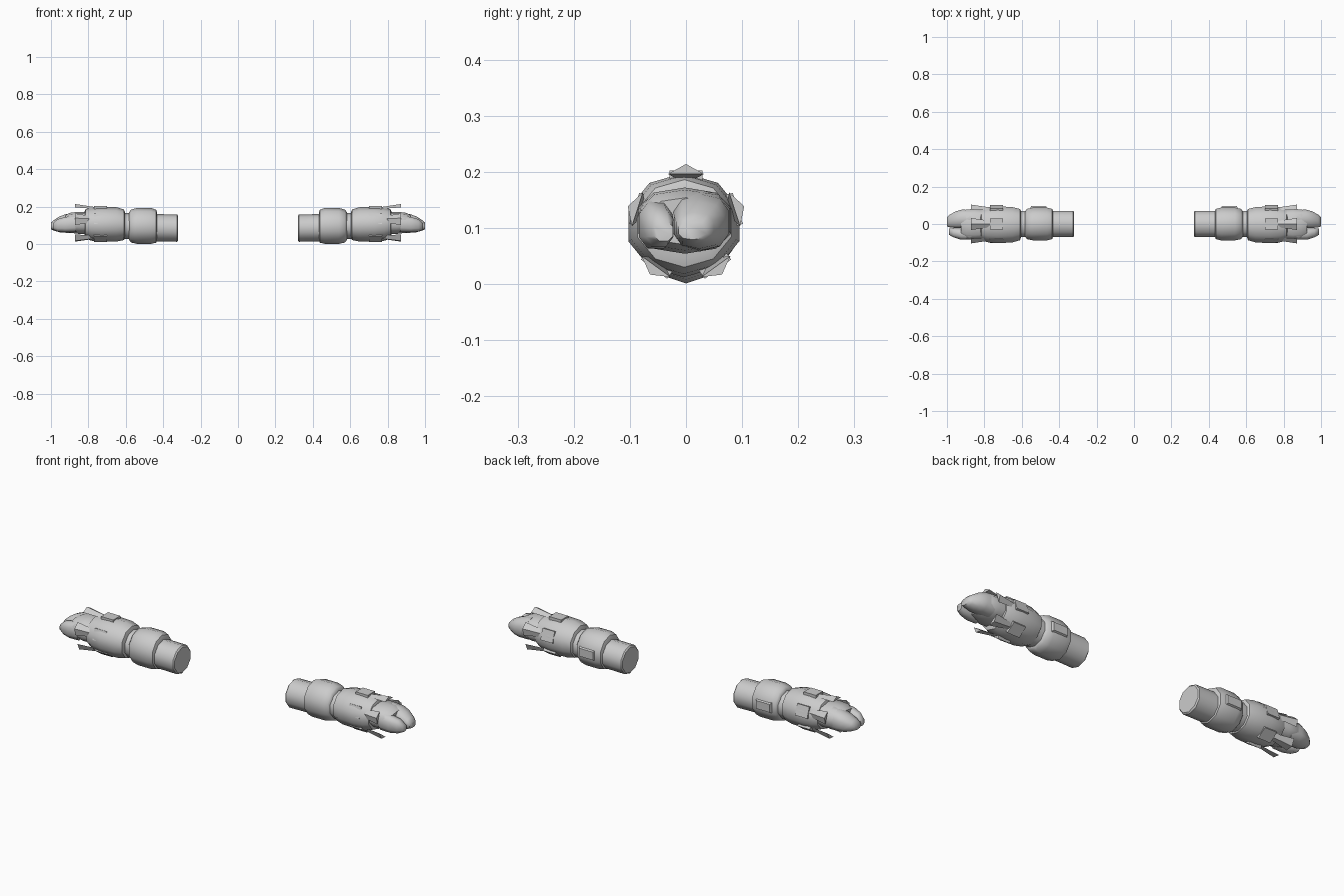
import bpy, bmesh, math
from mathutils import Matrix, Vector

if "Cube" in bpy.data.objects:
    bpy.data.objects.remove(bpy.data.objects["Cube"])

grey = bpy.data.materials.new("light grey")
grey.diffuse_color = (0.6, 0.6, 0.6, 1)
grey.use_nodes = True
grey.node_tree.nodes["Principled BSDF"].inputs["Base Color"].default_value = grey.diffuse_color


def finish(name, bm, angle=40):
    """Turn a bmesh into an object mirrored to the other arm."""
    bmesh.ops.recalc_face_normals(bm, faces=bm.faces)
    me = bpy.data.meshes.new(name)
    bm.to_mesh(me)
    bm.free()
    me.materials.append(grey)
    ob = bpy.data.objects.new(name, me)
    bpy.context.collection.objects.link(ob)
    bpy.ops.object.select_all(action='DESELECT')
    ob.select_set(True)
    bpy.context.view_layer.objects.active = ob
    bpy.ops.object.shade_smooth_by_angle(angle=math.radians(angle))
    ob.modifiers.new("other_arm", 'MIRROR').use_axis[0] = True
    return ob


def loft(name, rings, sides=10, power=1.0, angle=40):
    """Skin rings of (x, centre y, centre z, radius y, radius z) along x."""
    bm = bmesh.new()
    loops = []
    for x, cy, cz, ry, rz in rings:
        loop = []
        for i in range(sides):
            a = 2 * math.pi * (i + 0.5) / sides
            c, s = math.cos(a), math.sin(a)
            c = math.copysign(abs(c) ** power, c)
            s = math.copysign(abs(s) ** power, s)
            loop.append(bm.verts.new((x, cy + ry * c, cz + rz * s)))
        loops.append(loop)
    for a, b in zip(loops, loops[1:]):
        for i in range(sides):
            j = (i + 1) % sides
            bm.faces.new((a[i], a[j], b[j], b[i]))
    bm.faces.new(loops[0])
    bm.faces.new(loops[-1])
    return finish(name, bm, angle)


# Arm segments
loft("upper_arm", [(0.32, 0, 0.085, 0.068, 0.066), (0.326, 0, 0.085, 0.074, 0.073),
                   (0.45, 0, 0.087, 0.074, 0.073)])
loft("elbow_guard", [(0.432, 0, 0.093, 0.072, 0.074), (0.438, 0, 0.095, 0.085, 0.088),
                     (0.465, 0, 0.097, 0.092, 0.096), (0.54, 0, 0.097, 0.092, 0.096),
                     (0.572, 0, 0.096, 0.085, 0.088), (0.582, 0, 0.095, 0.072, 0.074)])
loft("wrist_joint", [(0.57, 0, 0.095, 0.074, 0.07), (0.62, 0, 0.097, 0.074, 0.07)])
loft("gauntlet", [(0.604, 0, 0.1, 0.074, 0.07), (0.61, -0.003, 0.103, 0.088, 0.082),
                  (0.65, -0.004, 0.105, 0.099, 0.092), (0.73, -0.004, 0.105, 0.104, 0.093),
                  (0.785, -0.004, 0.106, 0.098, 0.088), (0.815, -0.003, 0.108, 0.088, 0.078),
                  (0.82, -0.002, 0.11, 0.074, 0.064)])

# Mitten hand with a separate thumb
loft("palm", [(0.80, -0.002, 0.112, 0.08, 0.058), (0.85, -0.002, 0.113, 0.086, 0.059),
              (0.895, -0.002, 0.114, 0.083, 0.054), (0.925, 0, 0.112, 0.068, 0.042)],
     power=0.8, angle=60)
loft("fingers", [(0.87, 0.025, 0.113, 0.052, 0.055), (0.92, 0.027, 0.11, 0.052, 0.05),
                 (0.955, 0.023, 0.105, 0.046, 0.042), (0.985, 0.016, 0.1, 0.035, 0.028),
                 (1.0, 0.012, 0.096, 0.026, 0.017)], power=0.8, angle=60)
loft("thumb", [(0.87, -0.055, 0.108, 0.03, 0.046), (0.925, -0.054, 0.104, 0.032, 0.043),
               (0.965, -0.047, 0.1, 0.026, 0.035), (0.99, -0.04, 0.094, 0.018, 0.018)],
     sides=8, power=0.8, angle=60)

# Raised pad on the back of the elbow
bm = bmesh.new()
bmesh.ops.create_cube(bm, size=1, matrix=Matrix.Translation((0.51, 0.083, 0.1))
                      @ Matrix.Diagonal((0.1, 0.025, 0.07, 1)))
for v in bm.verts:
    if v.co.y > 0.083:
        v.co.x = 0.51 + (v.co.x - 0.51) * 0.8
        v.co.z = 0.1 + (v.co.z - 0.1) * 0.6
finish("elbow_pad", bm, 20)

# Five square plates and flared, ridged blades around the gauntlet
plates, blades = bmesh.new(), bmesh.new()
for k in range(5):
    turn = Matrix.Translation((0, 0, 0.105)) @ Matrix.Rotation(math.radians(72 * k), 4, 'X')
    bmesh.ops.create_cube(plates, size=1, matrix=turn @ Matrix.Translation((0.735, 0, 0.086))
                          @ Matrix.Diagonal((0.07, 0.058, 0.022, 1)))
    ends = []
    for x, half, low, high in ((0.755, 0.015, 0.082, 0.091), (0.872, 0.032, 0.091, 0.109)):
        ends.append([blades.verts.new(turn @ Vector(p)) for p in
                     ((x, -half, low), (x, half, low), (x, 0, high))])
    for i in range(3):
        j = (i + 1) % 3
        blades.faces.new((ends[0][i], ends[0][j], ends[1][j], ends[1][i]))
    for end in ends:
        blades.faces.new(end)
finish("gauntlet_plates", plates, 20)
finish("gauntlet_blades", blades, 20)
